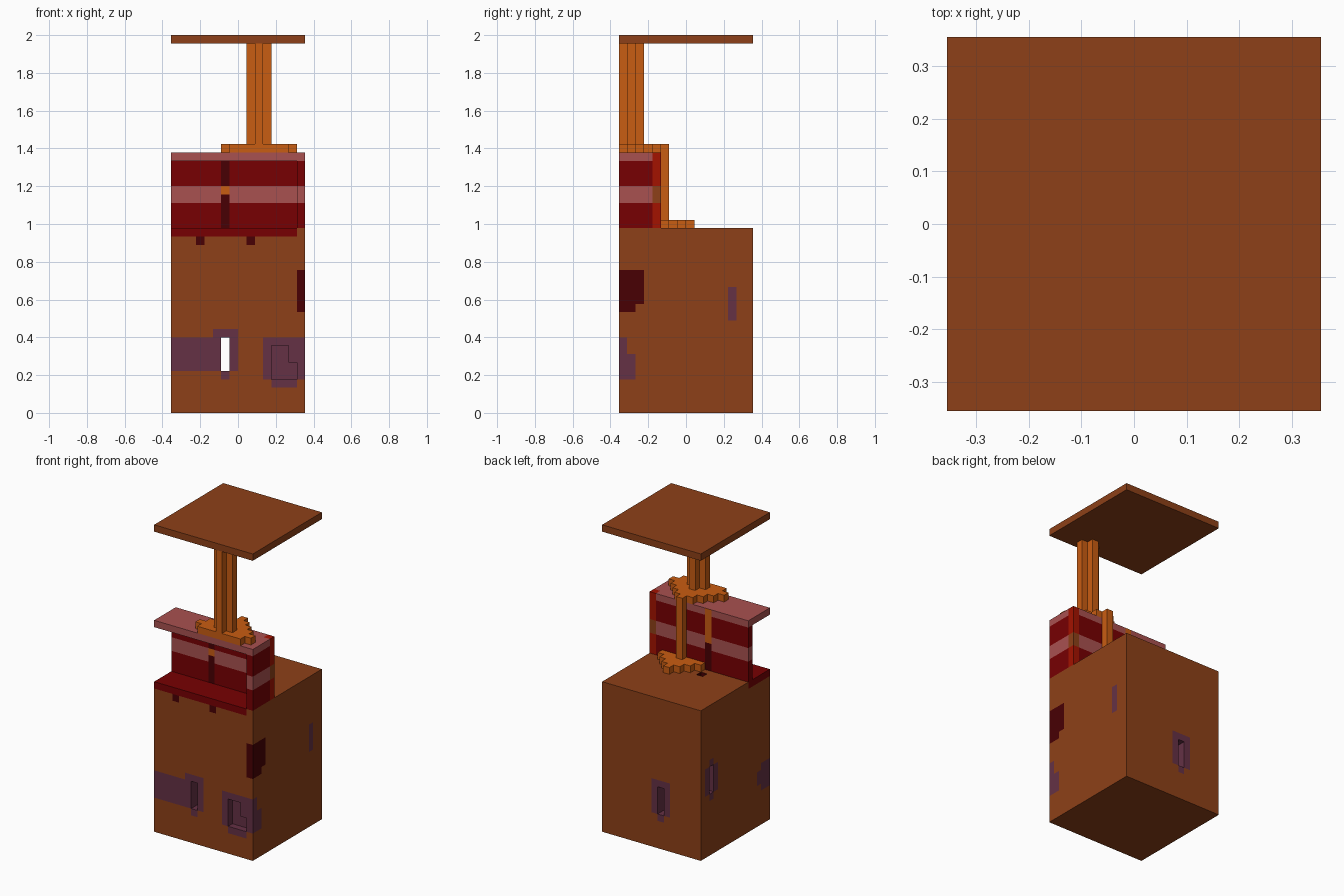
import bpy
import bmesh
from mathutils import Vector

cube = bpy.data.objects.get("Cube")
if cube:
    bpy.data.objects.remove(cube, do_unlink=True)

UNIT = 2 / 45  # edge of one block


def linear(c):
    c /= 255
    return c / 12.92 if c <= 0.04045 else ((c + 0.055) / 1.055) ** 2.4


def material(name, *rgb):
    mat = bpy.data.materials.new(name)
    mat.use_nodes = True
    col = [linear(c) for c in rgb] + [1]
    mat.diffuse_color = col
    bsdf = mat.node_tree.nodes["Principled BSDF"]
    bsdf.inputs["Base Color"].default_value = col
    bsdf.inputs["Roughness"].default_value = 0.9
    return mat


MATS = [
    material("brown", 141, 64, 24),
    material("orange", 201, 93, 18),
    material("maroon", 119, 0, 2),
    material("dark maroon", 72, 0, 3),
    material("dusty pink", 169, 81, 80),
    material("purple", 101, 49, 69),
    material("bright red", 164, 18, 0),
]
BROWN, ORANGE, MAROON, DARK, PINK, PURPLE, RED = range(len(MATS))
ALL = (-8, 8)


def box(x, y, z):
    """Blocks inside the given x, y and z ranges."""
    return {(i, j, k) for i in range(*x) for j in range(*y) for k in range(*z)}


def diamond(cx, cy, reach, y_min, z):
    """One layer of blocks in a stepped diamond, cut off at y_min."""
    return {(i, j, z) for i, j, _ in box(ALL, (y_min, 8), (0, 1))
            if abs(i - cx) + abs(j - cy) <= reach}


def blocks(name, cells, base, paint=()):
    """Mesh the outer faces of a set of blocks; later paint wins."""
    bm = bmesh.new()
    for cell in cells:
        for axis in range(3):
            for side in (-1, 1):
                n = Vector((0, 0, 0))
                n[axis] = side
                if tuple(int(a + b) for a, b in zip(cell, n)) in cells:
                    continue
                u = Vector((0, 0, 0))
                u[(axis + 1) % 3] = 0.5
                v = n.cross(u)
                mid = Vector(cell) + Vector((0.5, 0.5, 0.5)) + n / 2
                ring = (mid - u - v, mid + u - v, mid + u + v, mid - u + v)
                face = bm.faces.new([bm.verts.new(p * UNIT) for p in ring])
                face.normal_update()
                if face.normal.dot(n) < 0:
                    face.normal_flip()
                face.material_index = base
                for colour, area, *facing in paint:
                    if cell in area and (not facing or facing[0] == tuple(n)):
                        face.material_index = colour
    bmesh.ops.remove_doubles(bm, verts=bm.verts, dist=UNIT / 100)
    mesh = bpy.data.meshes.new(name)
    bm.to_mesh(mesh)
    bm.free()
    for mat in MATS:
        mesh.materials.append(mat)
    obj = bpy.data.objects.new(name, mesh)
    bpy.context.collection.objects.link(obj)


BACK = (0, 1, 0)

# Body: a tall box with a slot right through it and shallow recesses
slot = box((-2, -1), ALL, (5, 9))
side_recess = box((-8, -7), (5, 6), (9, 13))
front_recess = box((4, 6), (-8, -7), (4, 8)) | box((6, 7), (-8, -7), (4, 6))
floor_recess = box((-2, -1), (-2, -1), (21, 22))
body = box(ALL, ALL, (0, 22)) - slot - side_recess - front_recess - floor_recess
front_row = (-8, -7)
body_paint = [
    # surrounds of the through slot
    (PURPLE, box((-2, -1), ALL, (4, 10)) | box((-3, 0), ALL, (5, 10))),
    # band wrapping the front corner
    (PURPLE, box((-8, -2), front_row, (5, 9)) | box((-8, -7), (-8, -6), (5, 9))),
    (PURPLE, box((-8, -7), (-6, -5), (6, 8))),
    # surrounds of the front recess, wrapping the other corner
    (PURPLE, box((3, 8), (-8, -6), (4, 9)) - box((7, 8), (-7, -6), (7, 9))),
    (PURPLE, box((4, 7), front_row, (3, 4))),
    # surrounds of the side recess, and a mark on the opposite side
    (PURPLE, box((-8, -6), (4, 7), (9, 13)) | box((-8, -6), (5, 6), (8, 14))),
    (PURPLE, box((7, 8), (5, 6), (11, 15))),
    # dark corner patch
    (DARK, box((7, 8), (-8, -5), (12, 17)) - box((7, 8), (-6, -5), (12, 13))),
    # red ledge along the front with two drips
    (MAROON, box((-8, 7), (-8, -3), (21, 22))),
    (DARK, box((-5, -4), front_row, (20, 21)) | box((1, 2), front_row, (20, 21))),
    # inside of the floor recess
    (DARK, box((-2, -1), (-2, -1), (20, 21))),
    (DARK, box((-2, -1), (-3, -2), (21, 22)), BACK),
    (DARK, box((-1, 0), (-2, -1), (21, 22)), (-1, 0, 0)),
]
blocks("body", body, BROWN, body_paint)

# Back wall and end wing with a pink band, under a pink counter top
wall = box((-8, 7), (-4, -3), (22, 30)) | box((7, 8), (-8, -4), (22, 30))
wall_paint = [
    (PINK, box(ALL, ALL, (25, 27))),
    (DARK, box((-2, -1), (-4, -3), (22, 30))),
    (ORANGE, box((-2, -1), (-4, -3), (26, 27))),
    (ORANGE, box((-2, -1), (-4, -3), (26, 30)), BACK),
]
blocks("wall", wall, MAROON, wall_paint)
corner = box((7, 8), (-4, -3), (22, 31))
blocks("corner_post", corner, RED, [(BROWN, box(ALL, ALL, (25, 27)))])
counter = box(ALL, (-8, -3), (30, 31)) - corner
blocks("counter_top", counter, PINK,
       [(ORANGE, box((-2, -1), (-4, -3), (30, 31)), BACK)])

# Stepped orange bases, the thin rear post and the cross-shaped main post
blocks("upper_base", diamond(2, -7, 4, -8, 31), ORANGE)
blocks("lower_base", diamond(2, -4, 4, -3, 22), ORANGE)
blocks("rear_post", box((2, 3), (-3, -2), (23, 31)), ORANGE)
cross = box((1, 4), (-7, -6), (32, 44)) | box((2, 3), (-8, -5), (32, 44))
blocks("main_post", cross, ORANGE)

# Flat roof
blocks("roof", box(ALL, ALL, (44, 45)), BROWN)
